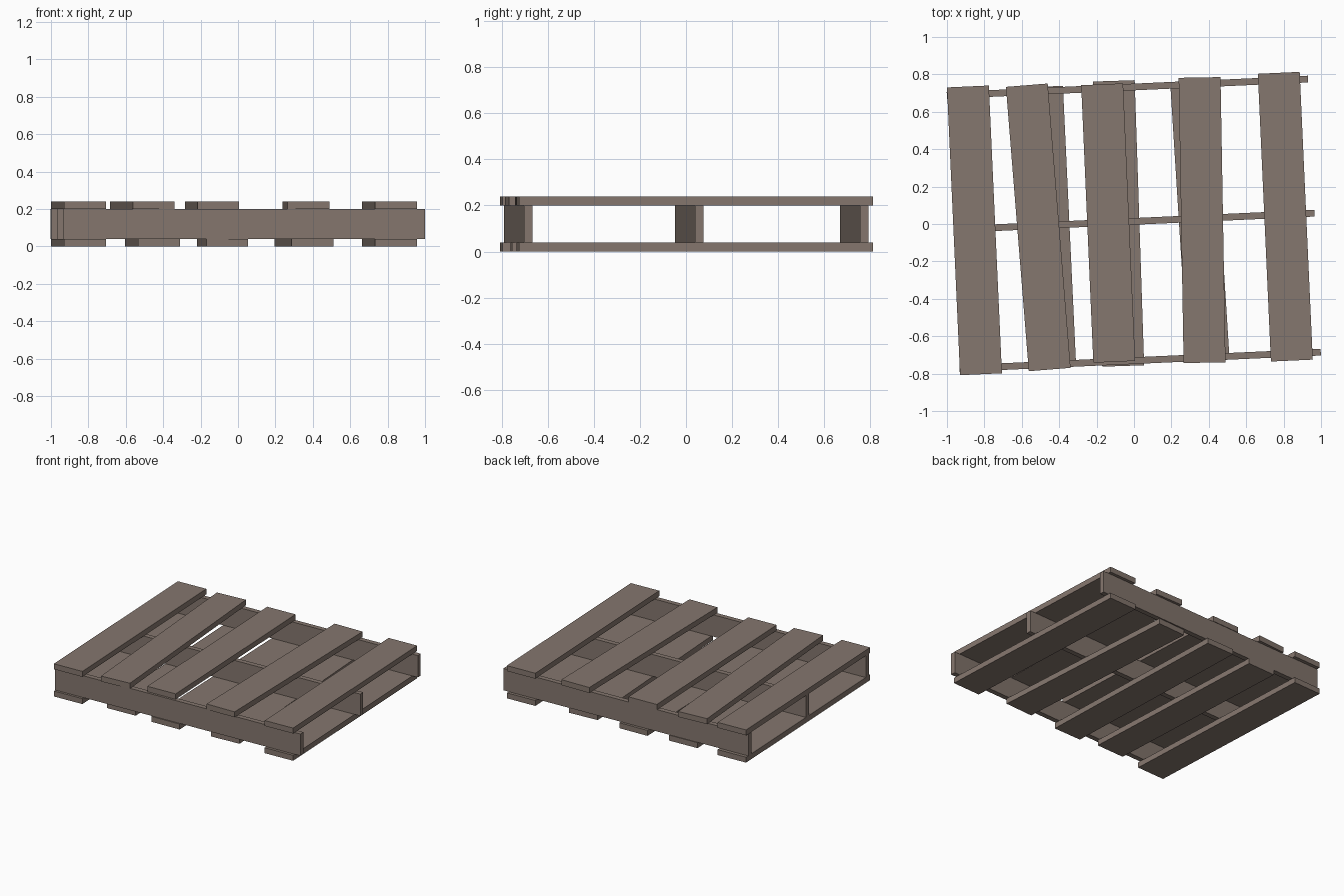
import bpy
from math import radians

if "Cube" in bpy.data.objects:
    bpy.data.objects.remove(bpy.data.objects["Cube"])

wood = bpy.data.materials.new("weathered wood")
wood.diffuse_color = (0.235, 0.184, 0.156, 1)
wood.use_nodes = True
wood.node_tree.nodes["Principled BSDF"].inputs["Base Color"].default_value = wood.diffuse_color


def board(name, size, centre, angle):
    """Box of the given size, turned about z by angle degrees."""
    bpy.ops.mesh.primitive_cube_add(size=1, location=centre, rotation=(0, 0, radians(angle)))
    ob = bpy.context.object
    ob.name = name
    ob.scale = size
    bpy.ops.object.transform_apply(location=False, rotation=False, scale=True)
    ob.data.materials.append(wood)


WIDTH, THICK = 0.224, 0.04

# Top slats, each nailed slightly askew: x, y, length, angle
top = [(-0.853, -0.034, 1.54, 2.6), (-0.512, -0.018, 1.525, 4.6), (-0.138, 0.005, 1.485, 2.5),
       (0.364, 0.021, 1.525, 1.0), (0.809, 0.039, 1.54, 2.6)]
# Bottom slats
bottom = [(-0.853, -0.034, 1.54, 2.6), (-0.457, -0.008, 1.485, 2.7), (-0.083, 0.003, 1.525, 1.9),
          (0.352, 0.019, 1.475, 3.6), (0.809, 0.039, 1.54, 2.6)]
for label, slats, z in (("top_slat", top, 0.22), ("bottom_slat", bottom, 0.02)):
    for i, (x, y, length, angle) in enumerate(slats, 1):
        board(f"{label}_{i}", (WIDTH, length, THICK), (x, y, z), angle)

# Upright stringers between the two decks
for name, x, y in (("front_stringer", 0.033, -0.729), ("middle_stringer", 0, 0.014),
                   ("back_stringer", -0.035, 0.731)):
    board(name, (1.933, 0.036, 0.16), (x, y, 0.12), 2.6)
